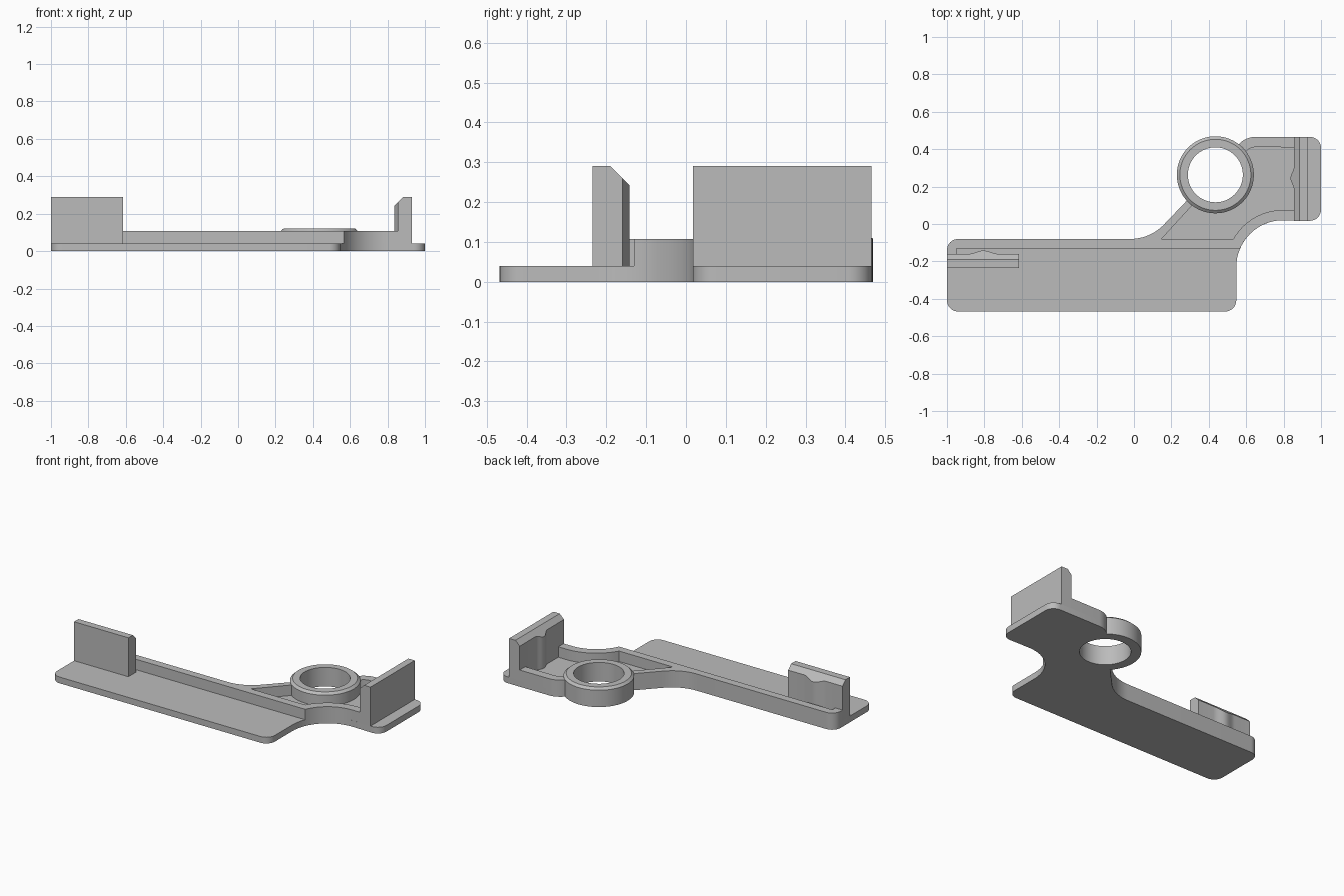
import bpy, bmesh, math
from mathutils import Vector

old = bpy.data.objects.get("Cube")
if old:
    bpy.data.objects.remove(old, do_unlink=True)

grey = bpy.data.materials.new("plain grey")
grey.use_nodes = True
grey.diffuse_color = (0.5, 0.5, 0.5, 1)
grey.node_tree.nodes["Principled BSDF"].inputs["Base Color"].default_value = (0.5, 0.5, 0.5, 1)

FLOOR, RIB_TOP, WALL_TOP = 0.04, 0.107, 0.29
BACK, FRONT, STRIP_BACK = 0.466, -0.468, -0.08
RING = (0.435, 0.263)
BITE = (0.797, -0.23)       # centre of the concave front corner
SWEEP = (-0.02, 0.17)       # centre of the concave back fillet
SHOULDER = (0.65, 0.346)    # centre of the rounded shoulder by the ring


def arc(c, r, a, b, n=16):
    angles = [math.radians(a + (b - a) * i / n) for i in range(n + 1)]
    return [(c[0] + r * math.cos(t), c[1] + r * math.sin(t)) for t in angles]


def corner(x, y, sx, sy, r=0.06):
    """Rounded outer corner, counter-clockwise; sx, sy point outwards."""
    start = {(1, 1): 0, (-1, 1): 90, (-1, -1): 180, (1, -1): 270}[(sx, sy)]
    return arc((x - sx * r, y - sy * r), r, start, start + 90, 8)


def finish(name, bm):
    bmesh.ops.recalc_face_normals(bm, faces=bm.faces)
    mesh = bpy.data.meshes.new(name)
    bm.to_mesh(mesh)
    bm.free()
    mesh.materials.append(grey)
    ob = bpy.data.objects.new(name, mesh)
    bpy.context.collection.objects.link(ob)
    bpy.ops.object.select_all(action='DESELECT')
    ob.select_set(True)
    bpy.context.view_layer.objects.active = ob
    bpy.ops.object.shade_smooth_by_angle(angle=math.radians(30))
    return ob


def prism(points, z0, z1):
    bm = bmesh.new()
    face = bm.faces.new([bm.verts.new((x, y, z0)) for x, y in points])
    top = bmesh.ops.extrude_face_region(bm, geom=[face], use_keep_orig=True)["geom"]
    bmesh.ops.translate(bm, vec=(0, 0, z1 - z0),
                        verts=[v for v in top if isinstance(v, bmesh.types.BMVert)])
    return bm


# Base plate, hugging the inner side of the ring
base = (corner(-1, FRONT, -1, -1) + corner(0.547, FRONT, 1, -1)
        + arc(BITE, 0.25, 180, 90) + corner(1, 0.017, 1, -1) + corner(1, BACK, 1, 1)
        + arc(SHOULDER, 0.12, 90, 140, 8) + arc(RING, 0.2, 51, -138, 32)
        + arc(SWEEP, 0.25, -42, -90, 12) + corner(-1, STRIP_BACK, -1, 1))
finish("base_plate", prism(base, 0, FLOOR))

# Long rib with its diagonal and curved branches around the pocket
rib = (arc(BITE, 0.25, 156.4, 90) + [(0.857, 0.02), (0.857, 0.075)]
       + arc(BITE, 0.305, 90, 150.5) + [(0.147, STRIP_BACK)]
       + arc(RING, 0.2, -127, -138, 2)
       + arc(SWEEP, 0.25, -42, -90, 12) + corner(-1, STRIP_BACK, -1, 1)
       + [(-1, -0.17), (-0.948, -0.17), (-0.948, -0.13)])
finish("main_rib", prism(rib, FLOOR, RIB_TOP))

# Short rib between the ring and the end wall
back_rib = ([(0.857, 0.41), (0.857, BACK)] + arc(SHOULDER, 0.12, 90, 140, 8)
            + arc(SHOULDER, 0.065, 140, 90, 8))
finish("back_rib", prism(back_rib, FLOOR, RIB_TOP))

# Ring, lathed from its section
bm = bmesh.new()
section = [(0.147, 0), (0.206, 0), (0.206, 0.108), (0.19, 0.122), (0.147, 0.122)]
verts = [bm.verts.new((r, 0, z)) for r, z in section]
edges = [bm.edges.new((verts[i - 1], verts[i])) for i in range(len(verts))]
bmesh.ops.spin(bm, geom=verts + edges, cent=(0, 0, 0), axis=(0, 0, 1),
               angle=math.tau, steps=64)
bmesh.ops.remove_doubles(bm, verts=bm.verts, dist=1e-5)
bmesh.ops.translate(bm, vec=(*RING, 0), verts=bm.verts)
finish("ring", bm)


def clip_wall(name, length, mid, half, location, turn):
    """Upright wall with a vertical bump on its inner face and a chamfered top."""
    n = 16
    bump = []
    for i in range(n + 1):
        t = 1 - 2 * i / n
        bump.append((mid + half * t, 0.075 + 0.009 * (1 + math.cos(math.pi * t))))
    plan = [(0, 0), (length, 0), (length, 0.075)] + bump + [(0, 0.075)]
    bm = prism(plan, FLOOR, WALL_TOP)
    cut = bmesh.ops.bisect_plane(bm, geom=bm.verts[:] + bm.edges[:] + bm.faces[:],
                                 plane_co=(0, 0.045, WALL_TOP),
                                 plane_no=Vector((0, 1, 1)).normalized(),
                                 clear_outer=True)["geom_cut"]
    rim = [e for e in cut if isinstance(e, bmesh.types.BMEdge)]
    bmesh.ops.holes_fill(bm, edges=rim, sides=0)
    ob = finish(name, bm)
    ob.location = location
    ob.rotation_euler.z = turn


# Clip walls at both ends
clip_wall("right_clip_wall", 0.386, 0.195, 0.08, (-1, -0.235, 0), 0)
clip_wall("left_clip_wall", 0.449, 0.228, 0.06, (0.93, 0.017, 0), math.pi / 2)
